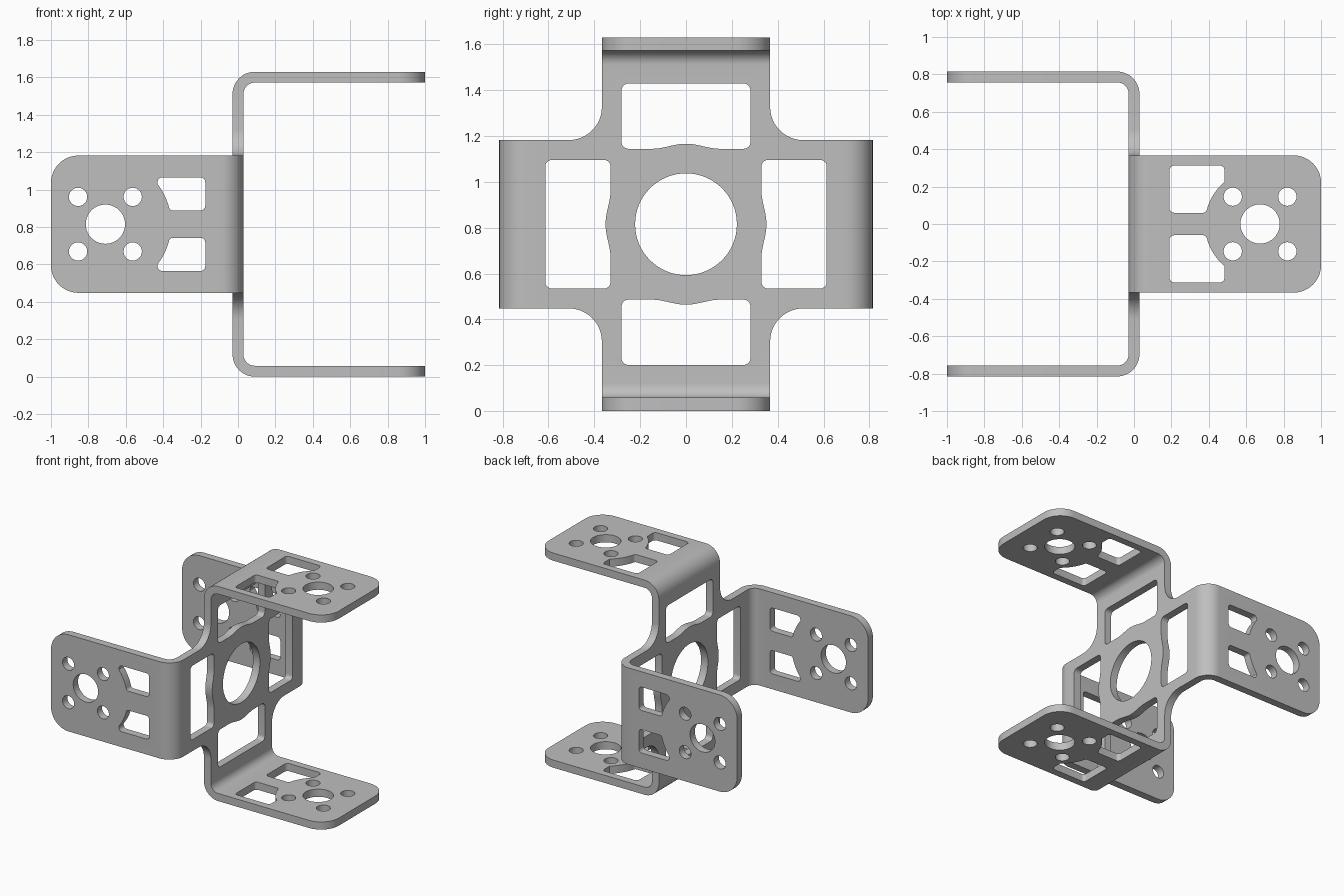
import bpy, bmesh
from math import pi, sin, cos, tan, sqrt, radians
from mathutils import Vector, Matrix

if "Cube" in bpy.data.objects:
    bpy.data.objects.remove(bpy.data.objects["Cube"])

THICK = 0.058            # sheet thickness
HALF = 0.367             # half width of every arm
REACH = 0.786            # centre to the middle of a flange sheet
BEND = 0.09              # bend radius at the middle of the sheet
MID_Z = REACH + THICK / 2


def rounded(corners, steps=8):
    """Closed outline from (u, v, fillet radius) corners."""
    out = []
    for i, (u, v, r) in enumerate(corners):
        p = Vector((u, v))
        if r == 0:
            out.append(p)
            continue
        d1 = (Vector(corners[i - 1][:2]) - p).normalized()
        d2 = (Vector(corners[(i + 1) % len(corners)][:2]) - p).normalized()
        ang = d1.angle(d2)
        centre = p + (d1 + d2).normalized() * r / sin(ang / 2)
        arm = p + d1 * r / tan(ang / 2) - centre
        turn = (pi - ang) * (-1 if d1.x * d2.y - d1.y * d2.x > 0 else 1)
        # sweep from the first tangent point to the second
        for k in range(steps + 1):
            out.append(centre + Matrix.Rotation(turn * k / steps, 2) @ arm)
    return out


def circle(u, v, r, n):
    return [Vector((u + r * cos(2 * pi * k / n), v + r * sin(2 * pi * k / n)))
            for k in range(n)]


def fill(bm, loops, place, normal):
    """Fill an outline with holes, placed in space by a mapping."""
    edges = []
    for loop in loops:
        vs = [bm.verts.new(place(*p)) for p in loop]
        edges += [bm.edges.new((vs[i - 1], vs[i])) for i in range(len(vs))]
    bmesh.ops.triangle_fill(bm, edges=edges, use_beauty=True, normal=normal)


def web_loops():
    # cross outline, one quarter turned four times
    end = REACH - BEND
    quarter = [(HALF, HALF, 0.145), (HALF, end, 0), (-HALF, end, 0)]
    # window with a shallow swell around the central bore
    w, lo, hi, swell = 0.281, 0.329, 0.614, 0.15
    window = [(w, hi, 0.03), (-w, hi, 0.03), (-w, lo, 0.03)]
    for k in range(-10, 11):
        u = swell * k / 10
        window.append((u, lo + 0.011 * (1 + cos(pi * u / swell)), 0))
    window.append((w, lo, 0.03))
    window = rounded(window)
    cross, holes = [], [circle(0, 0, 0.222, 64)]
    for q in range(4):
        rot = Matrix.Rotation(q * pi / 2, 2)
        cross += [(*(rot @ Vector((u, v))), r) for u, v, r in quarter]
        holes.append([rot @ p for p in window])
    return [rounded(cross, 12)] + holes


def flange_loops(hub, arc, near, far, lo, hi):
    """Flange with a bolt pattern at hub and two windows cut around it."""
    loops = [rounded([(BEND, -HALF, 0), (1, -HALF, 0.147),
                      (1, HALF, 0.147), (BEND, HALF, 0)], 12),
             circle(hub, 0, 0.105, 40)]
    for su in (-1, 1):
        for sv in (-1, 1):
            loops.append(circle(hub + su * 0.146, sv * 0.146, 0.049, 24))
    top = sqrt(arc ** 2 - (hub - far) ** 2)
    shape = [(near, lo, 0.025), (near, hi, 0.025), (far, hi, 0.025)]
    for k in range(6):
        v = top + (lo - top) * k / 5
        shape.append((hub - sqrt(arc ** 2 - v ** 2), v, 0.02 if k == 5 else 0))
    window = rounded(shape)
    loops.append(window)
    loops.append([Vector((p.x, -p.y)) for p in window])
    return loops


def bend(bm, place, steps=12):
    """Quarter-round strip between the web and a flange."""
    rows = []
    for k in range(steps + 1):
        a = pi / 2 * k / steps
        u = BEND * (1 - cos(a))
        h = REACH - BEND + BEND * sin(a)
        rows.append([bm.verts.new(place(u, v, h)) for v in (-HALF, HALF)])
    for a, b in zip(rows, rows[1:]):
        bm.faces.new((a[0], a[1], b[1], b[0]))


bm = bmesh.new()

# central cross-shaped web
fill(bm, web_loops(), lambda y, z: (0, y, z + MID_Z), (1, 0, 0))

# upper/lower flanges point to +x, front/back flanges to -x
level = flange_loops(0.674, 0.295, 0.19, 0.484, 0.06, 0.312)
upright = flange_loops(0.709, 0.352, 0.175, 0.43, 0.073, 0.25)
for s in (-1, 1):
    def to_level(u, v, h=REACH):
        return (u, v, s * h + MID_Z)

    def to_upright(u, v, h=REACH):
        return (-u, s * h, v + MID_Z)

    fill(bm, level, to_level, (0, 0, 1))
    bend(bm, to_level)
    fill(bm, upright, to_upright, (0, 1, 0))
    bend(bm, to_upright)

# weld the sheet together
bmesh.ops.remove_doubles(bm, verts=bm.verts, dist=0.0002)
bmesh.ops.recalc_face_normals(bm, faces=bm.faces)
mesh = bpy.data.meshes.new("bracket")
bm.to_mesh(mesh)
bm.free()
bracket = bpy.data.objects.new("bracket", mesh)
bpy.context.collection.objects.link(bracket)

# plain grey metal
grey = bpy.data.materials.new("light grey metal")
grey.use_nodes = True
colour = (0.52, 0.52, 0.52, 1)
grey.diffuse_color = colour
grey.node_tree.nodes["Principled BSDF"].inputs["Base Color"].default_value = colour
mesh.materials.append(grey)

# give the sheet its thickness
solid = bracket.modifiers.new("thickness", 'SOLIDIFY')
solid.thickness = THICK
solid.offset = 0
solid.use_even_offset = True

bpy.ops.object.select_all(action='DESELECT')
bracket.select_set(True)
bpy.context.view_layer.objects.active = bracket
bpy.ops.object.convert(target='MESH')
bpy.ops.object.shade_smooth_by_angle(angle=radians(30))
